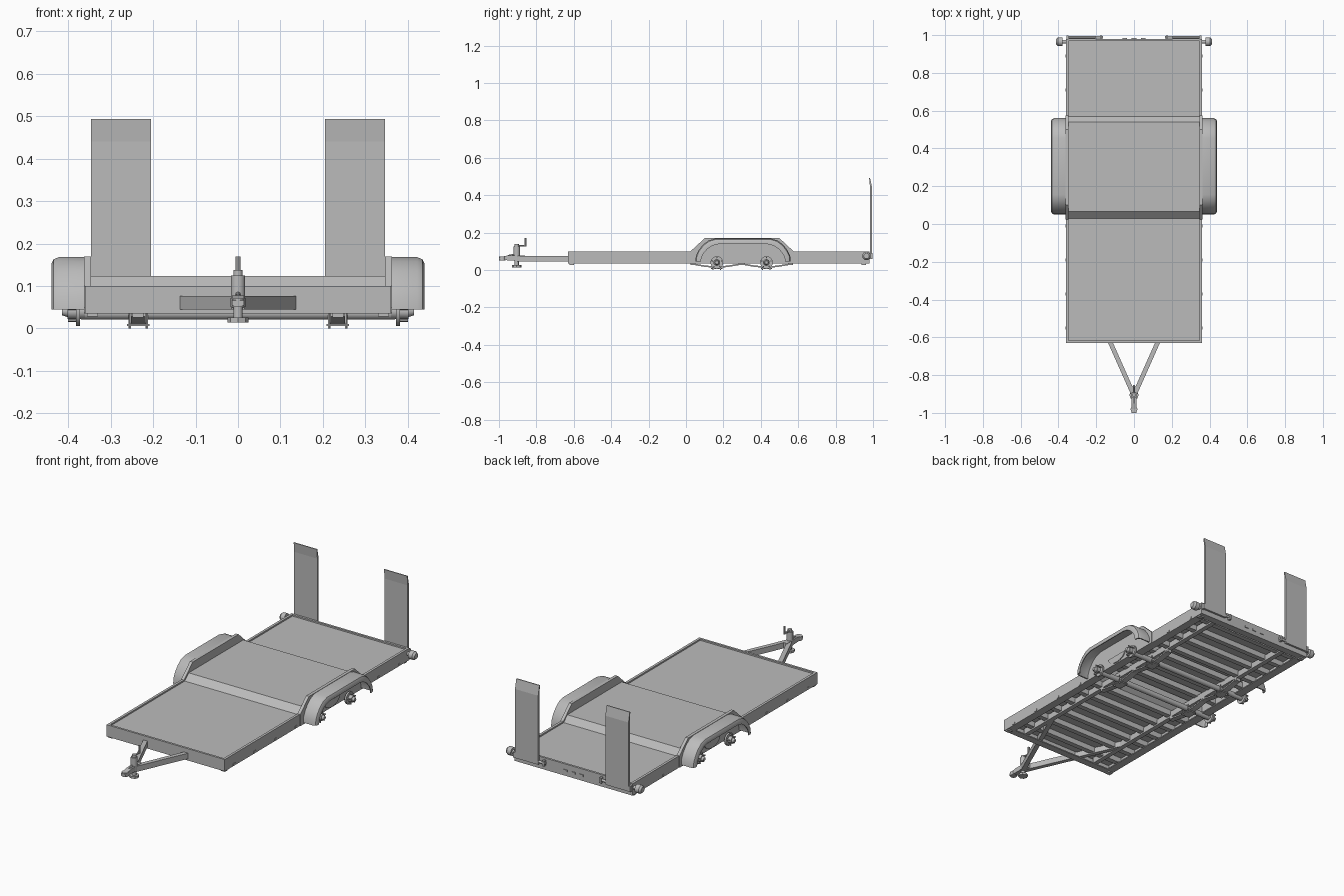
import bpy, bmesh, math
from mathutils import Vector

cube = bpy.data.objects.get("Cube")
if cube:
    bpy.data.objects.remove(cube, do_unlink=True)

grey = bpy.data.materials.new("galvanised grey")
grey.use_nodes = True
COLOUR = (0.5, 0.5, 0.5, 1)
grey.diffuse_color = COLOUR
grey.node_tree.nodes["Principled BSDF"].inputs["Base Color"].default_value = COLOUR


def finish(name, bm, smooth=False):
    bmesh.ops.recalc_face_normals(bm, faces=bm.faces)
    mesh = bpy.data.meshes.new(name)
    bm.to_mesh(mesh)
    bm.free()
    mesh.materials.append(grey)
    ob = bpy.data.objects.new(name, mesh)
    bpy.context.collection.objects.link(ob)
    if smooth:
        bpy.ops.object.select_all(action="DESELECT")
        ob.select_set(True)
        bpy.context.view_layer.objects.active = ob
        bpy.ops.object.shade_smooth_by_angle(angle=math.radians(35))
    return ob


def prism(name, profile, x0, x1):
    """Extrude a (y, z) profile along x."""
    bm = bmesh.new()
    face = bm.faces.new([bm.verts.new((x0, y, z)) for y, z in profile])
    new = bmesh.ops.extrude_face_region(bm, geom=[face])["geom"]
    bmesh.ops.translate(bm, vec=(x1 - x0, 0, 0),
                        verts=[v for v in new if isinstance(v, bmesh.types.BMVert)])
    return finish(name, bm)


def box(name, x, y, z):
    return prism(name, [(y[0], z[0]), (y[1], z[0]), (y[1], z[1]), (y[0], z[1])], *x)


def rod(name, a, b, r, sides=16, r2=None):
    a, b = Vector(a), Vector(b)
    bm = bmesh.new()
    bmesh.ops.create_cone(bm, cap_ends=True, segments=sides, radius1=r,
                          radius2=r if r2 is None else r2, depth=(b - a).length)
    ob = finish(name, bm, sides > 8)
    ob.rotation_mode = "QUATERNION"
    ob.rotation_quaternion = (b - a).to_track_quat("Z", "Y")
    ob.location = (a + b) / 2
    return ob


def beam(name, a, b, width, z):
    """Flat bar between two plan points."""
    a, b = Vector(a), Vector(b)
    side = Vector((-(b - a).y, (b - a).x)).normalized() * width / 2
    bm = bmesh.new()
    plan = [a - side, b - side, b + side, a + side]
    lo, hi = ([bm.verts.new((p.x, p.y, h)) for p in plan] for h in z)
    bm.faces.new(lo)
    bm.faces.new(hi)
    for i in range(4):
        j = (i + 1) % 4
        bm.faces.new((lo[i], lo[j], hi[j], hi[i]))
    return finish(name, bm)


def fender(name, s):
    """Arched shell swept from nested arch rings."""
    half = [(0.255, 0.045), (0.252, 0.075), (0.238, 0.105), (0.215, 0.135),
            (0.185, 0.158), (0.15, 0.168)]
    arch = [(-y, z) for y, z in half] + half[::-1]
    rings = [(0.35, 0), (0.422, 0), (0.434, 0.005), (0.439, 0.014),
             (0.439, 0.03), (0.434, 0.03), (0.432, 0.014), (0.42, 0.007), (0.35, 0.007)]
    bm = bmesh.new()
    grid = []
    for x, d in rings:
        grid.append([bm.verts.new((s * x, 0.305 + y * (1 - d / 0.255),
                                   0.045 + (z - 0.045) * (1 - d / 0.123))) for y, z in arch])
    for a, b in zip(grid, grid[1:] + grid[:1]):
        for i in range(len(arch) - 1):
            bm.faces.new((a[i], a[i + 1], b[i + 1], b[i]))
    for i in (0, -1):
        bm.faces.new([ring[i] for ring in grid])
    return finish(name, bm, True)


# Deck with raised middle section
top = [(-0.62, 0.092), (0.03, 0.092), (0.065, 0.124), (0.54, 0.124), (0.57, 0.092), (0.975, 0.092)]
prism("deck", top + [(y, z - 0.012) for y, z in top[::-1]], -0.346, 0.346)

# Perimeter frame
box("front_rail", (-0.36, 0.36), (-0.63, -0.618), (0.035, 0.1))
box("rear_rail", (-0.36, 0.36), (0.968, 0.98), (0.035, 0.1))
box("front_rail_flange", (-0.35, 0.35), (-0.618, -0.59), (0.035, 0.041))
box("rear_rail_flange", (-0.35, 0.35), (0.94, 0.968), (0.035, 0.041))

# Joists under the deck
for i in range(14):
    y = -0.53 + i * 0.11
    raised = 0.02 if 0.06 < y < 0.53 else 0
    box("joist", (-0.345, 0.345), (y - 0.014, y + 0.014), (0.05 + raised, 0.082 + raised))

# Coupler, jack and crank at the nose
prism("coupler", [(-1.0, 0.054), (-0.86, 0.048), (-0.86, 0.078), (-0.95, 0.078), (-0.99, 0.07),
                  (-1.0, 0.066)], -0.014, 0.014)
rod("coupler_cup", (0, -0.982, 0.05), (0, -0.982, 0.072), 0.018)
rod("coupler_latch", (0, -0.95, 0.075), (0, -0.91, 0.082), 0.006, 8)
rod("jack_tube", (0, -0.905, 0.05), (0, -0.905, 0.125), 0.017)
rod("jack_cap", (0, -0.905, 0.125), (0, -0.905, 0.138), 0.011)
rod("jack_leg", (0, -0.905, 0.02), (0, -0.905, 0.06), 0.011)
rod("jack_foot", (0, -0.905, 0.014), (0, -0.905, 0.026), 0.025, 8)
rod("crank_arm", (0, -0.905, 0.13), (0, -0.858, 0.13), 0.005, 8)
rod("crank_handle", (0, -0.858, 0.127), (0, -0.858, 0.17), 0.006, 8)

for s, side in ((1, "left"), (-1, "right")):
    def sx(a, b):
        return (s * a, s * b)

    # Side rail, main beam and tongue arm
    box(side + "_rail", sx(0.346, 0.36), (-0.63, 0.98), (0.035, 0.1))
    box(side + "_rail_flange", sx(0.315, 0.346), (-0.62, 0.97), (0.035, 0.041))
    box(side + "_main_beam", sx(0.222, 0.248), (-0.6, 0.95), (0.042, 0.075))
    beam(side + "_tongue_arm", (s * 0.004, -0.9), (s * 0.235, -0.38), 0.024, (0.045, 0.076))
    for y in (-0.61, 0.95):
        box(side + "_corner_foot", sx(0.33, 0.356), (y - 0.012, y + 0.012), (0.028, 0.036))
    for i in range(9):
        y = -0.55 + i * 0.18
        if not 0 < y < 0.6:
            box(side + "_tie_down", sx(0.36, 0.363), (y - 0.008, y + 0.008), (0.038, 0.05))

    # Fender with tapered inner panel
    prism(side + "_fender_panel", [(0.024, 0.035), (0.024, 0.1), (0.1, 0.17), (0.5, 0.17),
                                   (0.575, 0.1), (0.575, 0.035)], s * 0.346, s * 0.363)
    fender(side + "_fender", s)
    arc = [(0.295 + 0.067 * math.cos(t * math.pi / 8), 0.08 - 0.04 * math.sin(t * math.pi / 8))
           for t in range(9)]
    prism(side + "_equaliser_plate", arc, s * 0.363, s * 0.368)

    # Leaf springs, clamps, hubs and lugs for each axle
    for axle, y in (("front", 0.165), ("rear", 0.43)):
        tag = axle + "_" + side
        leaf = [(y - 0.13, 0.036), (y - 0.06, 0.024), (y, 0.019), (y + 0.06, 0.024), (y + 0.13, 0.036)]
        prism(tag + "_leaf_spring", leaf + [(b, c - 0.008) for b, c in leaf[::-1]],
              s * 0.218, s * 0.252)
        box(tag + "_spring_plate", sx(0.208, 0.262), (y - 0.03, y + 0.03), (0.006, 0.011))
        for dx in (0.215, 0.255):
            for dy in (-0.02, 0.02):
                rod(tag + "_clamp_bolt", (s * dx, y + dy, 0), (s * dx, y + dy, 0.05), 0.003, 6)
        for end in (y - 0.13, y + 0.13):
            box(tag + "_spring_hanger", sx(0.222, 0.248), (end - 0.012, end + 0.012), (0.026, 0.05))
        rod(tag + "_hub_flange", (s * 0.372, y, 0.04), (s * 0.382, y, 0.04), 0.034, 20)
        rod(tag + "_hub", (s * 0.36, y, 0.04), (s * 0.402, y, 0.04), 0.018)
        rod(tag + "_hub_cap", (s * 0.402, y, 0.04), (s * 0.414, y, 0.04), 0.013, 16, 0.009)
        for k in range(5):
            a = math.tau * k / 5 + math.pi / 2
            c = (y + 0.026 * math.cos(a), 0.04 + 0.026 * math.sin(a))
            rod(tag + "_wheel_stud", (s * 0.38, *c), (s * 0.4, *c), 0.004, 6)

    # Upright loading ramp with bent tip, hinge and brackets
    prism(side + "_ramp", [(0.984, 0.06), (0.995, 0.06), (0.995, 0.44), (0.984, 0.493),
                           (0.979, 0.493), (0.984, 0.44)], s * 0.205, s * 0.346)
    rod(side + "_ramp_hinge", (s * 0.165, 0.988, 0.075), (s * 0.355, 0.988, 0.075), 0.007, 12)
    for x in (0.175, 0.352):
        box(side + "_hinge_bracket", sx(x - 0.006, x + 0.006), (0.978, 0.997), (0.06, 0.09))

    # Tail light on a short stem
    rod(side + "_light_stem", (s * 0.355, 0.965, 0.075), (s * 0.38, 0.965, 0.075), 0.01, 12)
    rod(side + "_tail_light", (s * 0.378, 0.965, 0.075), (s * 0.402, 0.965, 0.075), 0.023)
    rod(side + "_light_lens", (s * 0.402, 0.965, 0.075), (s * 0.412, 0.965, 0.075), 0.023, 16, 0.015)

# Axle tubes
for y in (0.165, 0.43):
    rod("axle", (-0.37, y, 0.036), (0.37, y, 0.036), 0.015)

# Marker plates on the rear rail
for x in (-0.05, 0, 0.05):
    box("rear_marker", (x - 0.012, x + 0.012), (0.98, 0.984), (0.06, 0.07))
